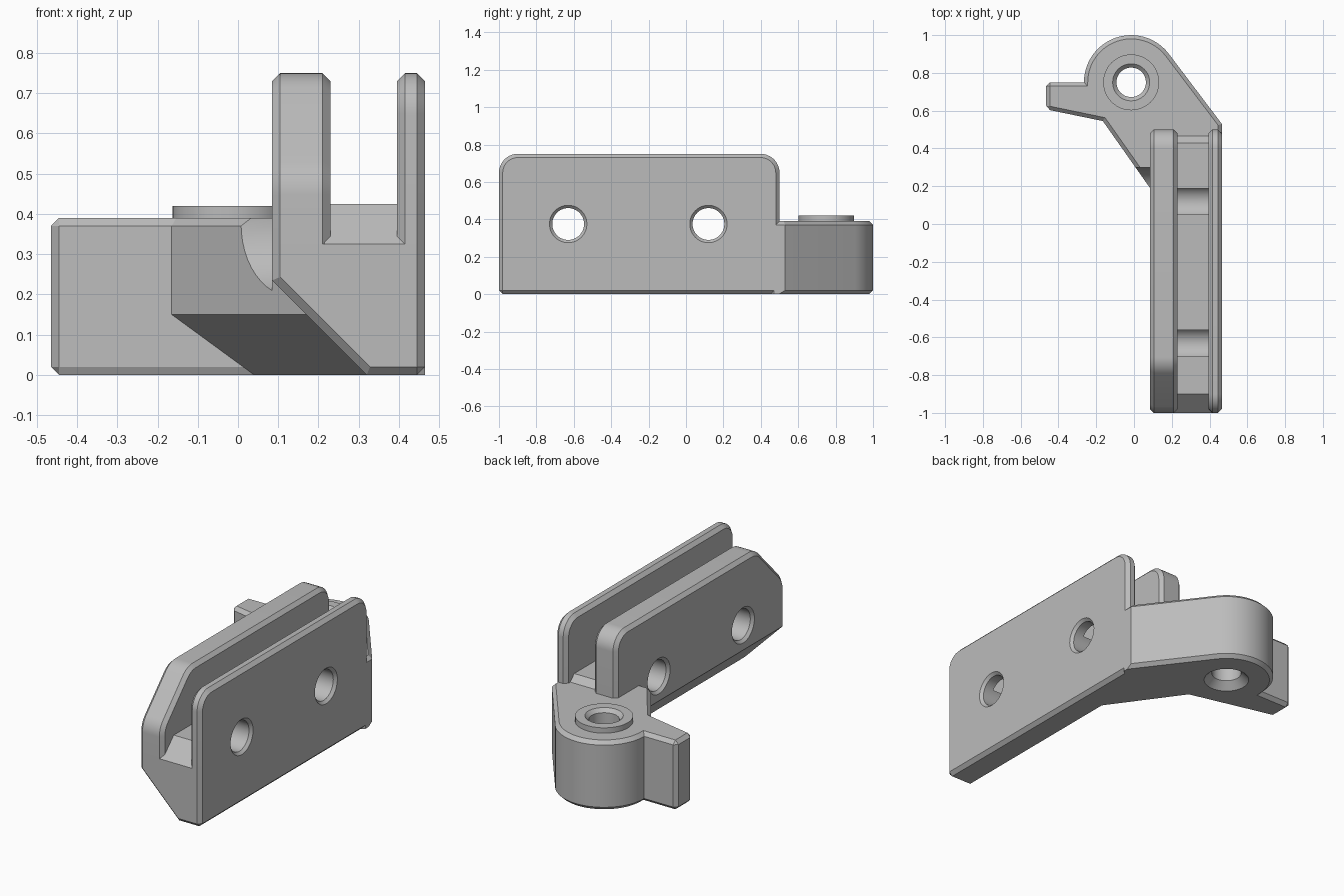
import bpy, bmesh
from math import sin, cos, tan, pi, radians
from mathutils import Vector, Matrix

if "Cube" in bpy.data.objects:
    bpy.data.objects.remove(bpy.data.objects["Cube"], do_unlink=True)

GREY = (0.5, 0.5, 0.5, 1)
grey = bpy.data.materials.new("plain_grey")
grey.use_nodes = True
grey.diffuse_color = GREY
grey.node_tree.nodes["Principled BSDF"].inputs["Base Color"].default_value = GREY

CHAMFER = 0.02
RIGHT = 0.465      # outer face of the body
LEFT = 0.085       # inner face of the body
ARM_TOP = 0.39
PIVOT = Vector((-0.015, 0.75, 0))


def finish(name, bm, bevel_rule=None):
    """Chamfer the edges picked by a rule and make the object."""
    bmesh.ops.recalc_face_normals(bm, faces=bm.faces)
    if bevel_rule:
        edges = [e for e in bm.edges if bevel_rule(e.verts[0].co, e.verts[1].co)]
        bmesh.ops.bevel(bm, geom=edges, offset=CHAMFER, offset_type='OFFSET',
                        segments=1, affect='EDGES', clamp_overlap=False)
    mesh = bpy.data.meshes.new(name)
    bm.to_mesh(mesh)
    bm.free()
    obj = bpy.data.objects.new(name, mesh)
    bpy.context.collection.objects.link(obj)
    mesh.materials.append(grey)
    return obj


def prism(name, outline, axis, lo, hi, bevel_rule=None):
    """Extrude an outline along x (outline in y, z) or y (outline in x, z)."""
    bm = bmesh.new()
    put = (lambda p, w: (w, p[0], p[1])) if axis == 0 else (lambda p, w: (p[0], w, p[1]))
    a = [bm.verts.new(put(p, lo)) for p in outline]
    b = [bm.verts.new(put(p, hi)) for p in outline]
    bm.faces.new(a)
    bm.faces.new(b)
    for i in range(len(a)):
        j = (i + 1) % len(a)
        bm.faces.new((a[i], a[j], b[j], b[i]))
    return finish(name, bm, bevel_rule)


def fillet(corners, steps=8):
    """Round the corners of an outline; each corner is (u, v, radius)."""
    out = []
    for i, (u, v, r) in enumerate(corners):
        p = Vector((u, v))
        if r == 0:
            out.append(p)
            continue
        d0 = (Vector(corners[i - 1][:2]) - p).normalized()
        d1 = (Vector(corners[(i + 1) % len(corners)][:2]) - p).normalized()
        half = d0.angle(d1) / 2
        centre = p + (d0 + d1).normalized() * (r / sin(half))
        start = p + d0 * (r / tan(half)) - centre
        end = p + d1 * (r / tan(half)) - centre
        for k in range(steps + 1):
            t = k / steps
            out.append(centre + (start * (1 - t) + end * t).normalized() * r)
    return out


def lathe(name, profile, centre, along_x=False, sides=48):
    """Closed round solid from (position, radius) pairs along z or x."""
    bm = bmesh.new()
    rings = [[bm.verts.new((r * cos(2 * pi * k / sides), r * sin(2 * pi * k / sides), h))
              for k in range(sides)] for h, r in profile]
    for a, b in zip(rings, rings[1:]):
        for k in range(sides):
            j = (k + 1) % sides
            bm.faces.new((a[k], a[j], b[j], b[k]))
    bm.faces.new(rings[0])
    bm.faces.new(rings[-1])
    turn = Matrix.Rotation(pi / 2, 4, 'Y') if along_x else Matrix()
    bm.transform(Matrix.Translation(centre) @ turn)
    return finish(name, bm)


# Body base with the slanted lower side
BASE_TOP = 0.325


def base_rule(a, b):
    if min(a.z, b.z) > BASE_TOP - 0.001:
        return False
    outer_bottom = max(a.z, b.z) < 0.001 and min(a.x, b.x) > RIGHT - 0.001
    return abs(a.y - b.y) < 0.001 or outer_bottom


base = prism("body_base", [(0.32, 0), (RIGHT, 0), (RIGHT, BASE_TOP),
                           (LEFT, BASE_TOP), (LEFT, 0.235)], 1, -1, 0.5, base_rule)

# Two upright walls, chamfered around their outlines
WALL_FOOT = 0.3


def wall_rule(a, b):
    return abs(a.x - b.x) < 0.001 and max(a.z, b.z) > WALL_FOOT + 0.001


right_wall = prism("outer_wall", fillet([(-1, WALL_FOOT, 0), (0.5, WALL_FOOT, 0),
                                         (0.5, 0.75, 0.1), (-1, 0.75, 0.1)]),
                   0, 0.395, RIGHT, wall_rule)
left_wall = prism("inner_wall", fillet([(-1, WALL_FOOT, 0), (0.5, WALL_FOOT, 0), (0.5, 0.75, 0.1),
                                        (-0.755, 0.75, 0.12), (-1, 0.495, 0.12)]),
                  0, LEFT, 0.23, wall_rule)

# Raised slot floor with sloping ends
slot_floor = prism("slot_floor", [(-1, 0.3), (0.5, 0.3), (0.5, 0.355), (0.43, 0.425),
                                  (-0.9, 0.425), (-1, BASE_TOP)], 0, 0.215, 0.418)


# Pivot arm: rounded end, side tab and a sloping underside towards the body
def pivot_arm():
    radius = 0.25
    arc = [(PIVOT.x + radius * cos(radians(t)), PIVOT.y + radius * sin(radians(t)))
           for t in [38 + 142 * k / 24 for k in range(25)]]
    lead = [(0.44, -0.017), (0.44, 0.45), (RIGHT, 0.47), (RIGHT, 0.53)]
    tab = [(-RIGHT, 0.75), (-RIGHT, 0.607)]
    shared = lead + arc + tab
    face = [(-0.165, 0.545), (0.30, -0.115)]
    foot = [(0.04, 0.503), (0.423, -0.029)]
    bm = bmesh.new()

    def ring(points, z):
        return [bm.verts.new((x, y, z)) for x, y in points]

    low, high = ring(shared, 0), ring(shared, ARM_TOP)
    top, mid, bottom = ring(face, ARM_TOP), ring(face, 0.15), ring(foot, 0)
    bm.faces.new(low + bottom)
    bm.faces.new(high + top)
    for i in range(len(shared) - 1):
        bm.faces.new((low[i], low[i + 1], high[i + 1], high[i]))
    bm.faces.new((mid[0], mid[1], top[1], top[0]))
    bm.faces.new((bottom[0], bottom[1], mid[1], mid[0]))
    bm.faces.new((low[-1], bottom[0], mid[0], top[0], high[-1]))
    bm.faces.new((low[0], high[0], top[1], mid[1], bottom[1]))

    def rule(a, b):
        centre = (a + b) / 2
        if centre.x > 0.36 and centre.y < 0.49:
            return False
        if min(a.z, b.z) > ARM_TOP - 0.001:
            return True
        if max(a.z, b.z) < 0.001:
            return centre.y > 0.5
        return max(a.x, b.x) < -RIGHT + 0.001

    return finish("pivot_arm", bm, rule)


arm = pivot_arm()
boss = lathe("pivot_boss", [(0.36, 0.148), (0.42, 0.148)], PIVOT)

# Cutters: two cross holes, the pivot hole and the screw head clearance
cross_holes = [lathe("cross_hole_cutter", [(0.065, 0.12), (0.1, 0.085), (0.45, 0.085), (0.485, 0.12)],
                     Vector((0, y, 0.375)), True) for y in (-0.63, 0.12)]
pivot_hole = lathe("pivot_hole_cutter", [(-0.02, 0.14), (0.04, 0.078), (0.4, 0.078), (0.44, 0.118)], PIVOT)
clearance = lathe("clearance_cutter", [(-0.3, 0.18), (LEFT, 0.18)], Vector((0, 0.12, 0.375)), True)

cuts = {base: cross_holes, right_wall: cross_holes, left_wall: cross_holes,
        slot_floor: cross_holes, arm: [cross_holes[1], clearance, pivot_hole],
        boss: [pivot_hole]}
for obj, cutters in cuts.items():
    for cutter in cutters:
        mod = obj.modifiers.new("cut", 'BOOLEAN')
        mod.operation = 'DIFFERENCE'
        mod.solver = 'EXACT'
        mod.object = cutter
    bpy.ops.object.select_all(action='DESELECT')
    obj.select_set(True)
    bpy.context.view_layer.objects.active = obj
    for mod in list(obj.modifiers):
        bpy.ops.object.modifier_apply(modifier=mod.name)
    bpy.ops.object.shade_smooth_by_angle(angle=radians(25))

for cutter in cross_holes + [pivot_hole, clearance]:
    cutter.hide_render = True
    cutter.hide_set(True)
